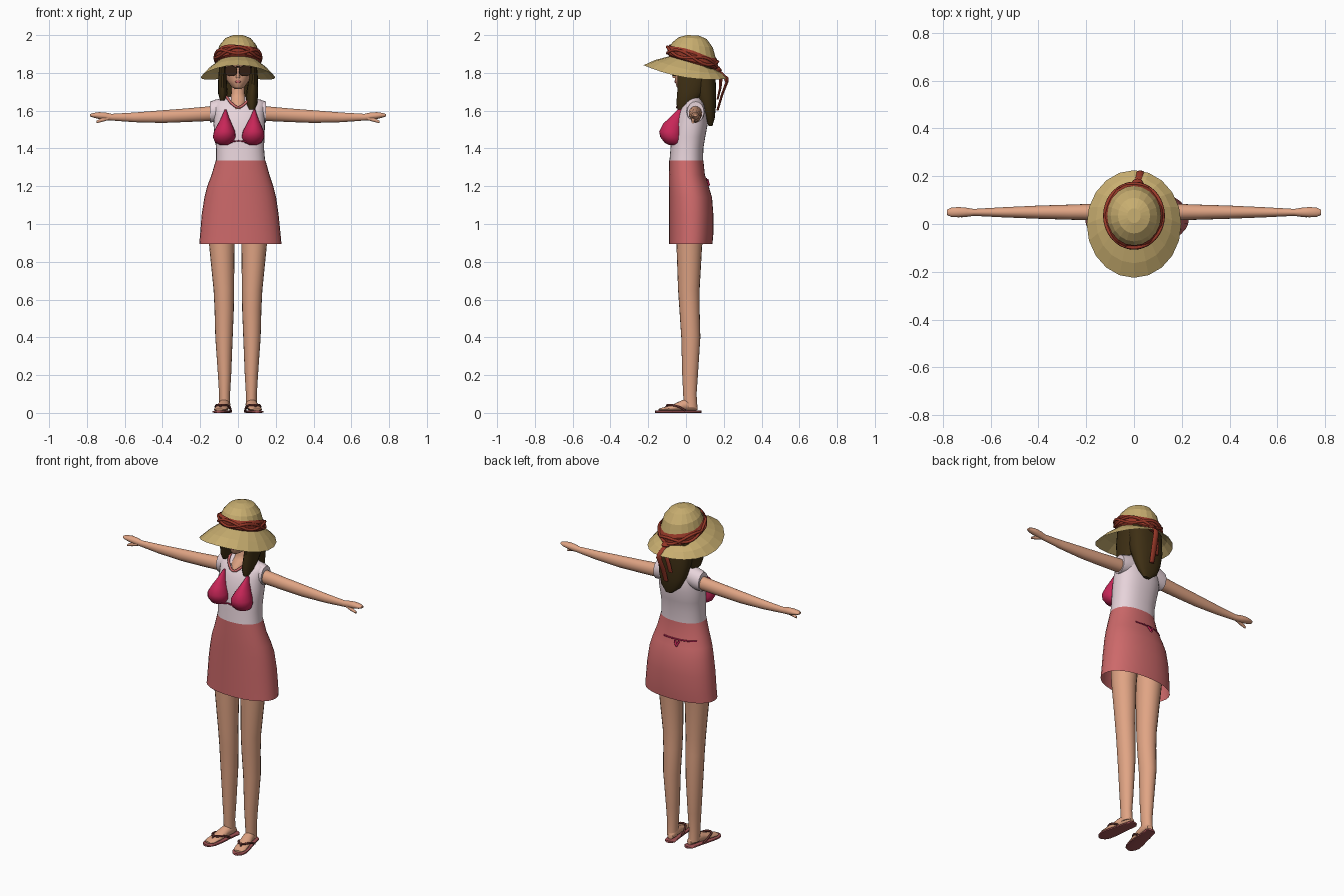
import bpy, bmesh, math
from mathutils import Vector, Matrix


def srgb(r, g, b):
    f = lambda c: c / 12.92 if c <= 0.04045 else ((c + 0.055) / 1.055) ** 2.4
    return (f(r / 255), f(g / 255), f(b / 255), 1)


def material(name, *rgb):
    m = bpy.data.materials.new(name)
    m.diffuse_color = srgb(*rgb)
    return m


SKIN = material("skin", 224, 164, 132)
PINK = material("salmon_pink", 205, 105, 106)
WHITE = material("pale_blouse", 234, 214, 221)
CRIMSON = material("crimson", 200, 38, 88)
HAIR = material("dark_brown_hair", 62, 47, 20)
STRAW = material("straw", 200, 174, 112)
RED = material("ribbon_red", 152, 56, 40)
GLASS = material("dark_lens", 52, 32, 20)
SOLE = material("sole_rose", 160, 82, 84)
STRAP = material("sandal_strap", 98, 50, 46)


def skin(name, rings, mat, caps=True, smooth=True):
    """Join closed rings of points into one surface."""
    bm = bmesh.new()
    vs = [[bm.verts.new(p) for p in r] for r in rings]
    n = len(vs[0])
    for a, b in zip(vs, vs[1:]):
        for i in range(n):
            j = (i + 1) % n
            bm.faces.new((a[i], a[j], b[j], b[i]))
    if caps:
        bm.faces.new(vs[0])
        bm.faces.new(vs[-1])
    bmesh.ops.recalc_face_normals(bm, faces=bm.faces)
    me = bpy.data.meshes.new(name)
    bm.to_mesh(me)
    bm.free()
    me.materials.append(mat)
    ob = bpy.data.objects.new(name, me)
    bpy.context.collection.objects.link(ob)
    bpy.ops.object.select_all(action='DESELECT')
    ob.select_set(True)
    bpy.context.view_layer.objects.active = ob
    if smooth:
        bpy.ops.object.shade_smooth_by_angle(angle=math.radians(50))
    return ob


def ring(row, ang, axis='z', power=2.0):
    """Point on the oval cross-section (t, a0, a1, b0, b1)."""
    t, a0, a1, b0, b1 = row
    e = 2 / power
    c, s = math.cos(ang), math.sin(ang)
    a = (a0 + a1) / 2 + (a1 - a0) / 2 * math.copysign(abs(c) ** e, c)
    b = (b0 + b1) / 2 + (b1 - b0) / 2 * math.copysign(abs(s) ** e, s)
    return {'z': (a, b, t), 'x': (t, a, b), 'y': (a, t, b)}[axis]


def loft(name, rows, mat, axis='z', segs=20, power=2.0, caps=True, side=1):
    rings = [[ring(r, math.tau * i / segs, axis, power) for i in range(segs)] for r in rows]
    return skin(name, [[(p[0] * side, p[1], p[2]) for p in r] for r in rings], mat, caps)


def tube(name, pts, radius, mat, cyclic=False):
    cu = bpy.data.curves.new(name, 'CURVE')
    cu.dimensions = '3D'
    cu.bevel_depth, cu.bevel_resolution, cu.resolution_u = radius, 1, 4
    sp = cu.splines.new('BEZIER')
    sp.bezier_points.add(len(pts) - 1)
    for bp, p in zip(sp.bezier_points, pts):
        bp.co = p
        bp.handle_left_type = bp.handle_right_type = 'AUTO'
    sp.use_cyclic_u = cyclic
    cu.materials.append(mat)
    ob = bpy.data.objects.new(name, cu)
    bpy.context.collection.objects.link(ob)
    bpy.ops.object.select_all(action='DESELECT')
    ob.select_set(True)
    bpy.context.view_layer.objects.active = ob
    bpy.ops.object.convert(target='MESH')
    return bpy.context.object


# Skirt and blouse
skirt_rows = [(.895, -.205, .23, -.09, .14), (.95, -.2, .225, -.09, .145), (1.05, -.192, .215, -.09, .145),
              (1.14, -.178, .202, -.09, .138), (1.2, -.163, .187, -.09, .12),
              (1.26, -.14, .167, -.09, .1), (1.335, -.118, .146, -.089, .092)]
loft("skirt", skirt_rows, PINK, segs=32, power=2.2, caps=False)
loft("blouse", [(1.33, -.116, .144, -.088, .09), (1.4, -.116, .138, -.082, .092), (1.46, -.122, .14, -.078, .102),
                (1.53, -.13, .143, -.066, .115), (1.58, -.125, .14, -.05, .112), (1.62, -.13, .143, -.03, .105),
                (1.645, -.125, .14, -.005, .09), (1.665, -.09, .1, .012, .08), (1.675, -.06, .065, .02, .075)],
     WHITE, segs=32, power=2.3)

# Swim top cups, strings and the piece showing at the back
for s, c in ((-1, -.075), (1, .078)):
    spec = [(1.418, .02, -.09), (1.43, .046, -.113), (1.46, .06, -.136), (1.49, .056, -.142),
            (1.53, .037, -.122), (1.565, .02, -.085), (1.605, .005, -.046)]
    loft("swim_cup", [(z, c + (z - 1.42) * .05 - w, c + (z - 1.42) * .05 + w, y, -.02) for z, w, y in spec], CRIMSON)
tube("swim_string", [(-.04, -.1, 1.435), (.002, -.088, 1.44), (.045, -.1, 1.435)], .004, CRIMSON)
back = (1.24, -.147, .173, -.09, .108)
tube("back_string", [ring(back, math.radians(a), power=2.2) for a in (70, 85, 100, 115, 130, 145)], .004, CRIMSON)
for s in (-1, 1):
    tube("back_bow", [(-.02, .122, 1.205), (-.02 + .014 * s, .113, 1.235)], .006, CRIMSON)

# Neck, neckline strap, head
loft("neck", [(1.61, -.02, .02, -.044, .05), (1.64, -.045, .045, -.032, .07), (1.665, -.042, .042, -.002, .075),
              (1.69, -.035, .035, .01, .08), (1.76, -.035, .035, .01, .08)], SKIN)
tube("neck_strap", [(-.066, .04, 1.682), (-.055, -.005, 1.665), (-.03, -.035, 1.635), (.002, -.046, 1.618),
                    (.034, -.035, 1.635), (.058, -.005, 1.665), (.068, .04, 1.682)], .007, PINK)
loft("head", [(1.716, -.018, .018, -.04, .03), (1.727, -.036, .036, -.05, .06), (1.76, -.06, .06, -.058, .1),
              (1.80, -.073, .073, -.062, .12), (1.84, -.078, .078, -.06, .125), (1.89, -.07, .07, -.045, .115)], SKIN)
loft("nose", [(1.772, -.01, .01, -.068, -.05), (1.778, -.011, .011, -.073, -.05), (1.81, -.006, .006, -.066, -.05)],
     SKIN, segs=8)
loft("lips", [(1.746, -.008, .008, -.059, -.045), (1.753, -.016, .016, -.061, -.045), (1.761, -.008, .008, -.061, -.045)],
     PINK, segs=10)

# Sunglasses
for s in (-1, 1):
    lens = loft("lens", [(y, -.033, .033, -.029, .027) for y in (-.004, .004)], GLASS, axis='y', segs=16, power=2.4)
    lens.matrix_world = Matrix.Translation((.037 * s, -.064, 1.812)) @ Matrix.Rotation(.25 * s, 4, 'Z')
    tube("temple", [(.066 * s, -.056, 1.828), (.08 * s, -.01, 1.83), (.082 * s, .05, 1.83)], .004, GLASS)
tube("glasses_bridge", [(-.02, -.07, 1.83), (0, -.072, 1.832), (.02, -.07, 1.83)], .004, GLASS)

# Hair: back fall and two side locks
loft("back_hair", [(1.52, .0, .04, .12, .14), (1.56, -.05, .07, .1, .152), (1.62, -.078, .088, .07, .158),
                   (1.7, -.098, .1, .045, .16), (1.8, -.1, .1, .03, .155), (1.87, -.098, .098, .01, .14)],
     HAIR, power=2.4)
loft("left_lock", [(1.655, -.095, -.07, -.02, .06), (1.69, -.105, -.055, -.04, .09), (1.76, -.105, -.06, -.048, .1),
                   (1.86, -.098, -.055, -.045, .1)], HAIR, segs=14)
loft("right_lock", [(1.605, .055, .09, -.045, .02), (1.64, .042, .103, -.052, .05), (1.7, .045, .107, -.048, .09),
                    (1.77, .058, .106, -.048, .1), (1.86, .055, .098, -.045, .1)], HAIR, segs=14)

# Straw hat: faceted crown and drooping brim around a tilted base
SEG = 20


def hat_ring(scale, h, tilt=1.0, wave=0.0, phase=0.0):
    out = []
    for i in range(SEG):
        a = math.tau * i / SEG
        x, y = .112 * scale * math.cos(a), .124 * scale * math.sin(a)
        out.append((x, .035 + y, 1.852 + h - .29 * y * tilt + wave * math.sin(3 * a + phase)))
    return out


skin("hat_crown", [hat_ring(1, 0), hat_ring(1, .05, .9), hat_ring(.87, .095, .45), hat_ring(.6, .132, .2),
                   hat_ring(.25, .147, .1)], STRAW, smooth=False)
edge = []
for i in range(SEG):
    a = math.tau * i / SEG
    x, y = .198 * math.cos(a), .225 * math.sin(a)
    edge.append((x, y, 1.775 - .157 * y + .6 * y * y))
inner = hat_ring(1, 0)
mid = [tuple(Vector(p).lerp(Vector(q), .55) + Vector((0, 0, .006))) for p, q in zip(inner, edge)]
skin("hat_brim", [inner, mid, edge], STRAW, caps=False, smooth=False)

# Twisted hat ribbon, knot and tails
skin("hat_band", [hat_ring(1.0, .0), hat_ring(1.08, .008, 1, .003), hat_ring(1.07, .03, 1, .006, 1),
                  hat_ring(1.09, .045, 1, .006, 2), hat_ring(1.0, .062, 1, .005, 2)], RED, caps=False, smooth=False)
for k in range(2):
    tube("band_twist", hat_ring(1.08, .03, 1, .017, math.pi * k), .008, RED, cyclic=True)
loft("ribbon_knot", [(1.80, .0, .03, .155, .18), (1.815, -.01, .04, .15, .19), (1.835, .0, .03, .15, .175)], RED, segs=8)
loft("ribbon_tail", [(1.60, .0, .03, .16, .172), (1.68, .0, .036, .183, .196), (1.75, .008, .045, .208, .224),
                     (1.775, .008, .04, .198, .224), (1.81, .0, .03, .155, .185)], RED, segs=8)
loft("short_tail", [(1.66, -.03, .0, .162, .172), (1.72, -.025, .005, .175, .188), (1.78, -.005, .022, .175, .195),
                    (1.81, .0, .025, .155, .18)], RED, segs=8)

for s in (-1, 1):
    # Sleeve, arm, hand
    loft("sleeve", [(.07, .0, .1, 1.55, 1.668), (.12, .0, .1, 1.54, 1.658), (.148, .006, .095, 1.538, 1.648)],
         WHITE, axis='x', side=s)
    loft("arm", [(.1, .015, .085, 1.548, 1.63), (.16, .015, .085, 1.545, 1.622), (.27, .018, .081, 1.54, 1.612),
                 (.4, .022, .077, 1.535, 1.602), (.55, .028, .07, 1.539, 1.59), (.67, .034, .063, 1.548, 1.583),
                 (.7, .03, .068, 1.55, 1.59), (.735, .028, .071, 1.556, 1.592), (.765, .03, .068, 1.563, 1.588),
                 (.783, .038, .06, 1.57, 1.582)], SKIN, axis='x', side=s)
    loft("thumb", [(.685, .032, .055, 1.55, 1.572), (.72, .028, .046, 1.54, 1.562), (.75, .03, .043, 1.533, 1.546)],
         SKIN, axis='x', segs=10, side=s)
    # Leg
    loft("leg", [(.03, .042, .1, -.012, .06), (.1, .042, .1, -.015, .056), (.2, .036, .106, -.02, .063),
                 (.4, .028, .12, -.025, .076), (.55, .022, .124, -.035, .072), (.65, .021, .129, -.042, .072),
                 (.88, .018, .152, -.05, .085), (1.0, .012, .16, -.055, .1)], SKIN, side=s)
    # Foot and sandal, turned outward
    parts = [
        loft("foot", [(.06, -.016, .016, .014, .045), (.03, -.028, .028, .01, .08), (-.02, -.03, .03, .01, .068),
                      (-.08, -.035, .035, .01, .04), (-.125, -.033, .033, .01, .028), (-.145, -.02, .02, .012, .022)],
             SKIN, axis='y', segs=14),
        loft("sandal_sole", [(.08, -.015, .015, 0, .012), (.065, -.03, .03, 0, .012), (.0, -.033, .033, 0, .012),
                             (-.08, -.041, .041, 0, .012), (-.125, -.041, .041, 0, .012),
                             (-.152, -.03, .03, 0, .012), (-.165, -.012, .012, 0, .012)],
             SOLE, axis='y', segs=16, power=4),
        tube("sandal_strap", [(-.037, -.01, .012), (-.035, -.055, .036), (0, -.1, .042), (.035, -.055, .036),
                              (.037, -.01, .012)], .006, STRAP),
        tube("toe_post", [(0, -.1, .042), (0, -.12, .012)], .005, STRAP)]
    for p in parts:
        p.matrix_world = Matrix.Translation((.073 * s, 0, 0)) @ Matrix.Rotation(.18 * s, 4, 'Z')
